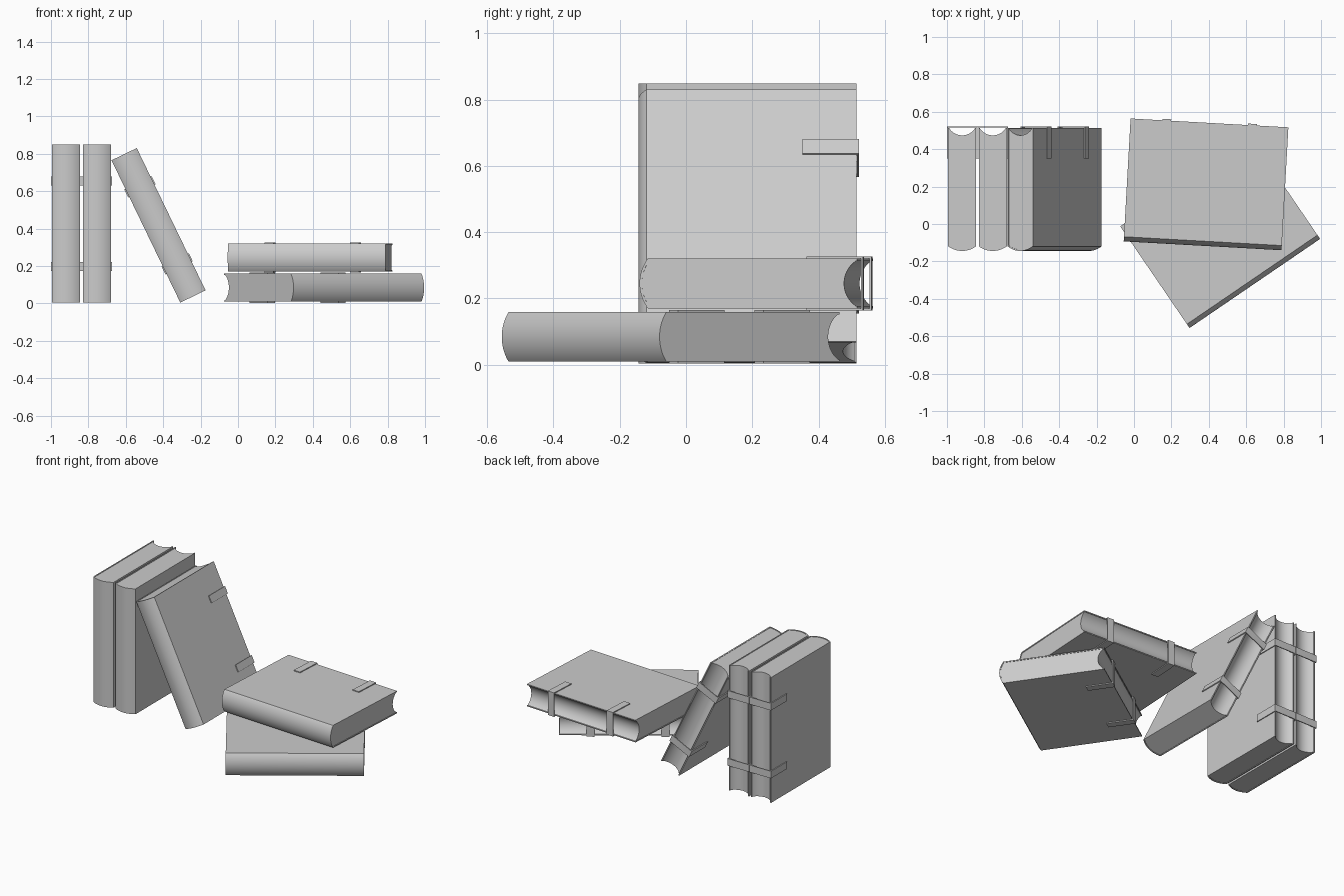
import bpy, bmesh, math
from mathutils import Matrix, Vector

if "Cube" in bpy.data.objects:
    bpy.data.objects.remove(bpy.data.objects["Cube"])

T, D, H = 0.15, 0.658, 0.845     # book thickness, depth, height
CT = 0.007                       # cover board thickness
HALF = T / 2


def arc(half, y_edge, sag, n=18):
    """Points from -half to +half on a circular arc dipping by sag towards -y."""
    r = (half * half + sag * sag) / (2 * sag)
    a = math.asin(half / r)
    cy = y_edge - sag + r
    return [(r * math.sin(-a + 2 * a * i / n), cy - r * math.cos(-a + 2 * a * i / n))
            for i in range(n + 1)]


def extrude(name, profile, z0, z1, mat):
    bm = bmesh.new()
    face = bm.faces.new([bm.verts.new((x, y, z0)) for x, y in profile])
    top = bmesh.ops.extrude_face_region(bm, geom=[face])
    verts = [g for g in top["geom"] if isinstance(g, bmesh.types.BMVert)]
    bmesh.ops.translate(bm, verts=verts, vec=(0, 0, z1 - z0))
    bmesh.ops.recalc_face_normals(bm, faces=bm.faces)
    me = bpy.data.meshes.new(name)
    bm.to_mesh(me)
    bm.free()
    ob = bpy.data.objects.new(name, me)
    bpy.context.collection.objects.link(ob)
    ob.matrix_world = mat
    bpy.ops.object.select_all(action='DESELECT')
    ob.select_set(True)
    bpy.context.view_layer.objects.active = ob
    bpy.ops.object.shade_smooth_by_angle(angle=math.radians(30))
    return ob


def u_shape(half, y_open, y_close, t):
    """Strap profile closed at y_close."""
    return [(-half, y_open), (-half, y_close), (half, y_close), (half, y_open),
            (half - t, y_open), (half - t, y_close - t), (t - half, y_close - t), (t - half, y_open)]


def book(name, mat):
    # Cover: two boards joined by a rounded spine
    outer = arc(HALF, 0.025, 0.025)
    inner = arc(HALF - CT, 0.029, 0.022)
    cover = [(-HALF, D)] + outer + [(HALF, D), (HALF - CT, D)] + inner[::-1] + [(CT - HALF, D)]
    extrude(name + "_cover", cover, 0, H, mat)
    # Page block: rounded back, hollow fore edge
    pages = inner + arc(HALF - CT, D - 0.004, 0.036)[::-1]
    extrude(name + "_pages", pages, 0.003, H - 0.003, mat)
    # Two clasps wrapping the fore edge
    for label, dz in (("lower", -0.229), ("upper", 0.229)):
        z = H / 2 + dz
        extrude(f"{name}_{label}_strap", u_shape(HALF + 0.006, D - 0.163, D + 0.008, 0.006),
                z - 0.024, z + 0.024, mat)


def lying(origin, degrees):
    a = math.radians(degrees)
    c, s = math.cos(a), math.sin(a)
    rot = Matrix(((0, -s, c), (0, c, s), (-1, 0, 0))).to_4x4()
    return Matrix.Translation(Vector(origin)) @ rot


# Two standing books
book("standing_book_left", Matrix.Translation((-0.919, -0.144, 0.004)))
book("standing_book_right", Matrix.Translation((-0.755, -0.144, 0.004)))
# Leaning book
book("leaning_book", Matrix.Translation((-0.241, -0.144, 0.037))
     @ Matrix.Rotation(math.radians(-25.8), 4, 'Y'))
# Stack of two lying books
book("stack_book_bottom", lying((0.297, -0.556, 0.084), 34.3))
book("stack_book_top", lying((-0.055, -0.093, 0.245), -3.2))
